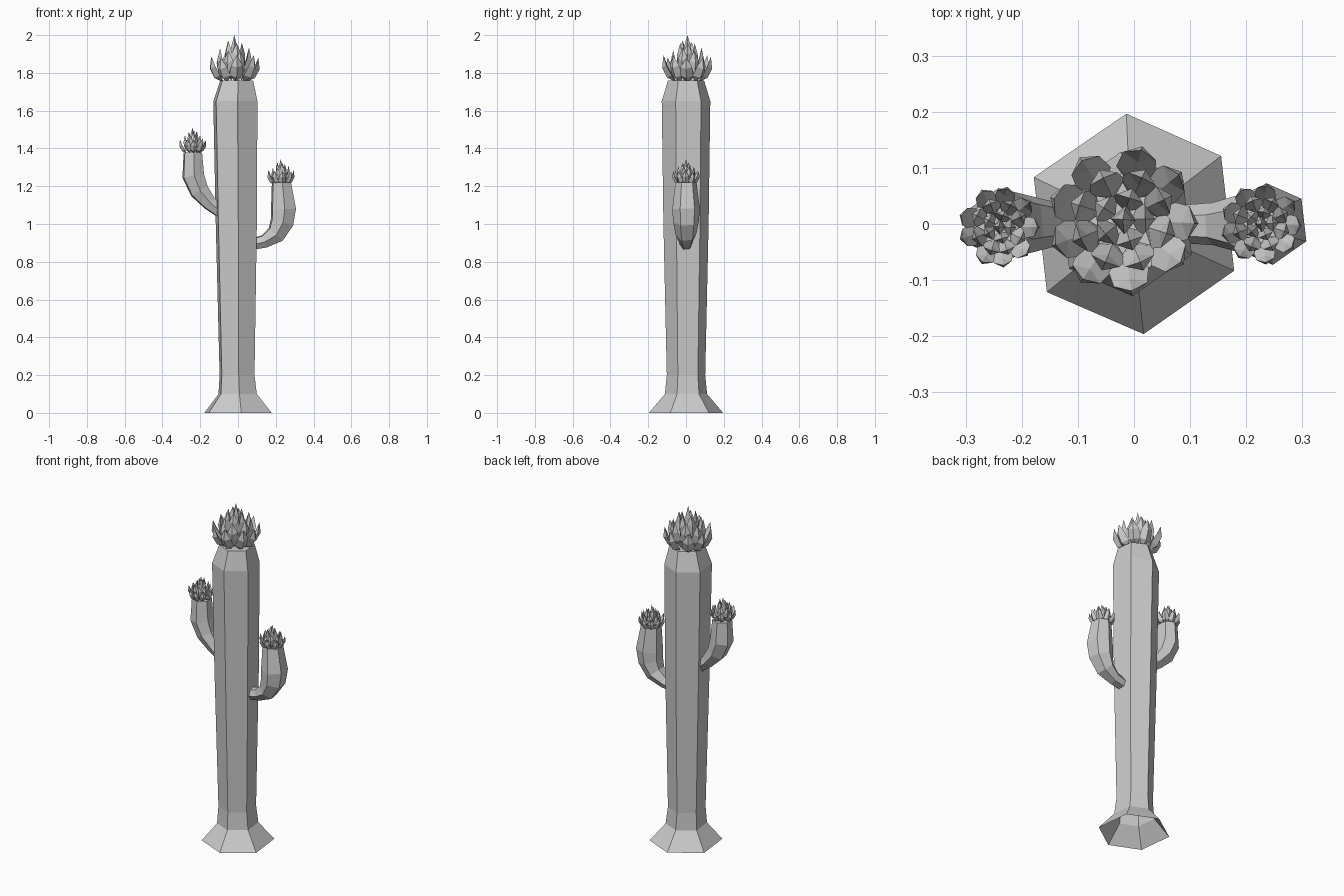
import bpy
import bmesh
import math
import random
from mathutils import Vector

random.seed(4)
cube = bpy.data.objects.get("Cube")
if cube:
    bpy.data.objects.remove(cube)

grey = bpy.data.materials.new("plain grey")
grey.use_nodes = True
grey.diffuse_color = (0.6, 0.6, 0.6, 1)
grey.node_tree.nodes["Principled BSDF"].inputs["Base Color"].default_value = (0.6, 0.6, 0.6, 1)

# Slightly uneven hexagon shared by the trunk and arms
HEX = [math.radians(a) for a in (38, 94, 155, 218, 275, 335)]


def bridge(bm, rings):
    """Join successive vertex rings with quads."""
    for low, high in zip(rings, rings[1:]):
        n = len(low)
        for i in range(n):
            j = (i + 1) % n
            bm.faces.new((low[i], low[j], high[j], high[i]))


def finish(bm, name):
    bmesh.ops.recalc_face_normals(bm, faces=bm.faces)
    mesh = bpy.data.meshes.new(name)
    bm.to_mesh(mesh)
    bm.free()
    mesh.materials.append(grey)
    obj = bpy.data.objects.new(name, mesh)
    bpy.context.collection.objects.link(obj)
    return obj


def stem(name, path, upright=False):
    """Loft the hexagon along (x, z, radius) stations, square to the path."""
    bm = bmesh.new()
    rings = []
    for k, (x, z, r) in enumerate(path):
        a, b = path[max(k - 1, 0)], path[min(k + 1, len(path) - 1)]
        t = Vector((b[0] - a[0], 0, b[1] - a[1])).normalized()
        if upright or k == len(path) - 1:
            t = Vector((0, 0, 1))
        side = Vector((t.z, 0, -t.x))
        rings.append([bm.verts.new(Vector((x, 0, z)) + side * (r * math.cos(q))
                                   + Vector((0, r * math.sin(q), 0))) for q in HEX])
    bridge(bm, rings)
    bm.faces.new(rings[-1])
    return finish(bm, name)


def petal(bm, angle, profile, origin, size):
    """Pointed four-sided petal; profile rows are (reach, height, half width, depth)."""
    out = Vector((math.cos(angle), math.sin(angle), 0))
    side = Vector((-out.y, out.x, 0))

    def place(reach, across, height):
        return bm.verts.new(origin + size * (out * reach + side * across
                                             + Vector((0, 0, height))))

    first, last = profile[0], profile[-1]
    root = place(first[0], 0, first[1])
    tip = place(last[0], 0, last[1])
    rings = [[place(r, 0, h), place(r - d * 0.6, w, h + 0.012),
              place(r - d, 0, h + 0.006), place(r - d * 0.6, -w, h + 0.012)]
             for r, h, w, d in profile[1:-1]]
    bridge(bm, rings)
    for i in range(4):
        j = (i + 1) % 4
        bm.faces.new((root, rings[0][j], rings[0][i]))
        bm.faces.new((rings[-1][i], rings[-1][j], tip))


# Petal whorls from outside to centre: count and profile
WHORLS = [
    (9, [(0.06, 0.0, 0, 0), (0.11, 0.025, 0.036, 0.035),
         (0.135, 0.075, 0.030, 0.03), (0.128, 0.14, 0, 0)]),
    (8, [(0.04, 0.01, 0, 0), (0.088, 0.06, 0.034, 0.04),
         (0.098, 0.11, 0.027, 0.03), (0.082, 0.18, 0, 0)]),
    (5, [(0.02, 0.02, 0, 0), (0.055, 0.09, 0.032, 0.04),
         (0.058, 0.15, 0.024, 0.03), (0.04, 0.215, 0, 0)]),
    (1, [(0.0, 0.03, 0, 0), (0.022, 0.11, 0.026, 0.045),
         (0.018, 0.18, 0.018, 0.035), (0.0, 0.25, 0, 0)]),
]


def flower(name, origin, size):
    bm = bmesh.new()
    for level, (count, profile) in enumerate(WHORLS):
        for i in range(count):
            jitter = random.uniform(-0.1, 0.1)
            angle = 2 * math.pi * (i + level * 0.5) / count + jitter
            stretch = random.uniform(0.92, 1.05) if count > 1 else 1
            rows = [(r, h * stretch, w, d) for r, h, w, d in profile]
            petal(bm, angle, rows, Vector(origin), size)
    return finish(bm, name)


# Trunk with flared, open foot and narrowed shoulder
stem("trunk", [(0, 0, 0.197), (-0.002, 0.1, 0.112), (-0.005, 0.2, 0.102),
               (-0.009, 1.0, 0.12), (-0.014, 1.65, 0.129), (-0.007, 1.76, 0.096)], True)

# Curved arms, swelling at the elbow
stem("left_arm", [(0.07, 0.892, 0.033), (0.14, 0.908, 0.038), (0.20, 0.945, 0.055),
                  (0.233, 1.01, 0.068), (0.241, 1.08, 0.073), (0.23, 1.22, 0.056)])
stem("right_arm", [(-0.08, 1.05, 0.03), (-0.15, 1.11, 0.042), (-0.205, 1.175, 0.056),
                   (-0.237, 1.255, 0.064), (-0.239, 1.378, 0.054)])

# Blossoms
flower("top_flower", (-0.02, 0.008, 1.75), 1.0)
flower("left_flower", (0.226, 0.0, 1.207), 0.54)
flower("right_flower", (-0.241, -0.005, 1.375), 0.54)
